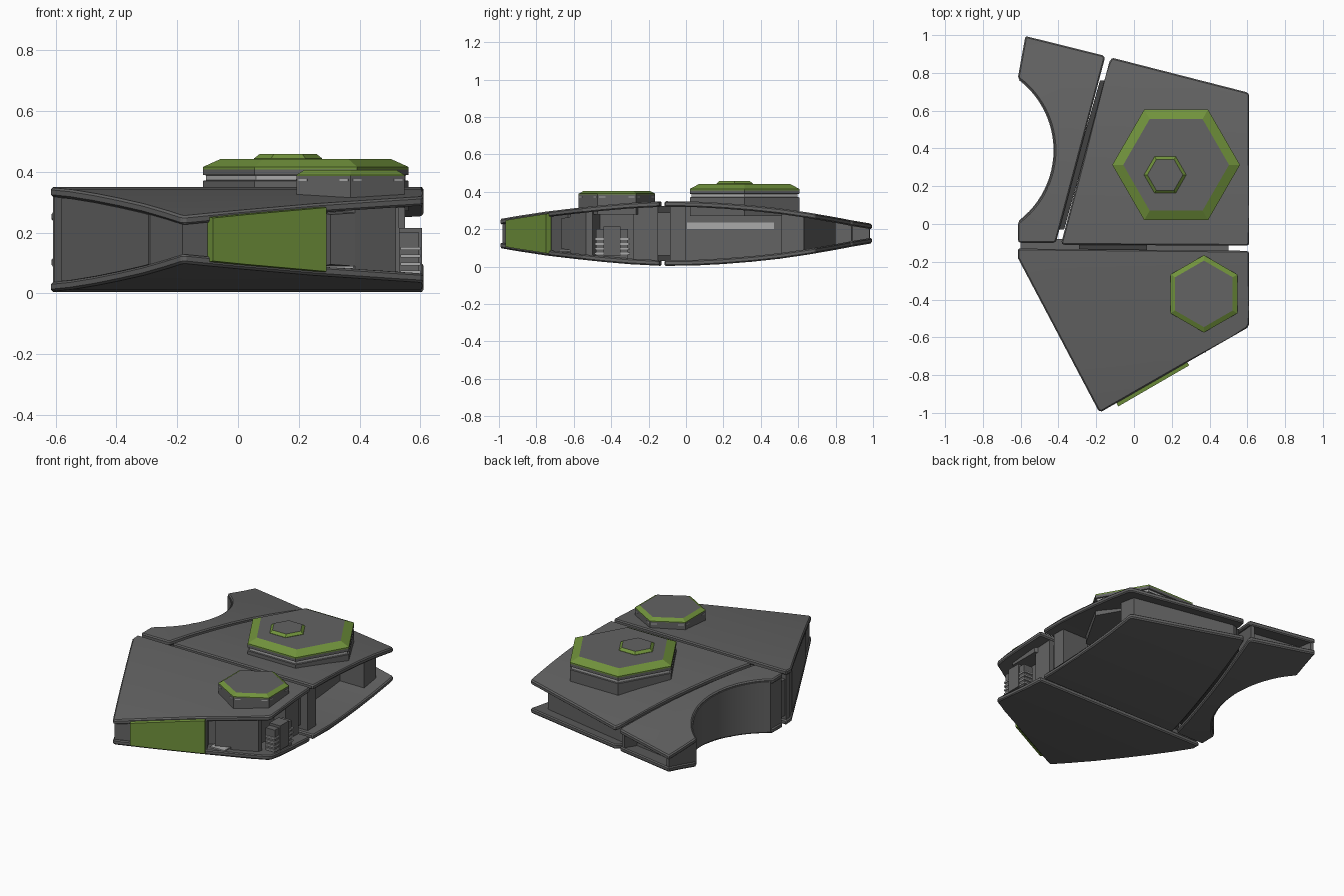
import bpy, bmesh, math
from mathutils import Vector

if "Cube" in bpy.data.objects:
    bpy.data.objects.remove(bpy.data.objects["Cube"])

MID = 0.177
# half thickness of the hull along y (piecewise linear)
PROFILE = [(-1.01, .075), (-.9, .094), (-.75, .117), (-.6, .135), (-.45, .151), (-.3, .164),
           (-.13, .173), (.05, .171), (.2, .163), (.35, .151), (.5, .135), (.65, .113),
           (.8, .087), (.9, .068), (1.01, .05)]


def h(y):
    for (a, u), (b, v) in zip(PROFILE, PROFILE[1:]):
        if y <= b:
            return u + (v - u) * (y - a) / (b - a)
    return PROFILE[-1][1]


def mat(name, *rgb):
    m = bpy.data.materials.new(name)
    m.diffuse_color = (*rgb, 1)
    m.use_nodes = True
    m.node_tree.nodes["Principled BSDF"].inputs["Base Color"].default_value = m.diffuse_color
    return m


GREY = mat("dark grey", .125, .125, .125)
GREEN = mat("olive green", .165, .29, .045)
LIGHT = mat("light grey", .40, .40, .40)
SEAM = mat("seam grey", .05, .05, .05)


def finish(name, bm, mats):
    bmesh.ops.recalc_face_normals(bm, faces=bm.faces)
    for f in bm.faces:
        f.smooth = True
    me = bpy.data.meshes.new(name)
    bm.to_mesh(me)
    bm.free()
    me.set_sharp_from_angle(angle=math.radians(25))
    for m in mats:
        me.materials.append(m)
    ob = bpy.data.objects.new(name, me)
    bpy.context.collection.objects.link(ob)
    return ob


def slab(name, outline, lo, hi, m=GREY, bevel=0):
    """Extruded outline whose lower and upper surfaces follow lo(y) and hi(y)."""
    bm = bmesh.new()
    bm.faces.new([bm.verts.new((x, y, 0)) for x, y in outline])
    bmesh.ops.triangulate(bm, faces=bm.faces[:])
    for y, _ in PROFILE:
        bmesh.ops.bisect_plane(bm, geom=bm.verts[:] + bm.edges[:] + bm.faces[:],
                               plane_co=(0, y, 0), plane_no=(0, 1, 0))
    base = bm.verts[:]
    top = bmesh.ops.extrude_face_region(bm, geom=bm.faces[:], use_keep_orig=True)["geom"]
    top = [v for v in top if isinstance(v, bmesh.types.BMVert)]
    for v in base:
        v.co.z = lo(v.co.y)
    for v in top:
        v.co.z = hi(v.co.y)
    bmesh.ops.recalc_face_normals(bm, faces=bm.faces)
    if bevel:
        sharp = [e for e in bm.edges if len(e.link_faces) == 2 and e.calc_face_angle() > .6]
        bmesh.ops.bevel(bm, geom=sharp, offset=bevel, segments=1, affect='EDGES')
    return finish(name, bm, [m])


def core(name, outline, d, m=GREY):
    return slab(name, outline, lambda y: MID - h(y) + d, lambda y: MID + h(y) - d, m)


def plates(name, outline, t=.03):
    slab(name + "_top_plate", outline, lambda y: MID + h(y) - t, lambda y: MID + h(y), bevel=.007)
    slab(name + "_bottom_plate", outline, lambda y: MID - h(y), lambda y: MID - h(y) + t, bevel=.007)


def strip(p, q, out, depth):
    """Thin outline along p-q, pushed outward by out and reaching inward by depth."""
    p, q = Vector(p), Vector(q)
    d = (q - p).normalized()
    n = Vector((d.y, -d.x))
    return [tuple(v) for v in (p + n * out, q + n * out, q - n * depth, p - n * depth)]


def box(name, x0, x1, y0, y1, z0, z1, m=GREY):
    slab(name, [(x0, y0), (x1, y0), (x1, y1), (x0, y1)], lambda y: z0, lambda y: z1, m)


def hexagon(name, cx, cy, turn, rings):
    """Stacked hexagon rings (radius, z, material index of the band above)."""
    bm = bmesh.new()
    loops = []
    for r, z, _ in rings:
        loops.append([bm.verts.new((cx + r * math.cos(turn + i * math.pi / 3),
                                    cy + r * math.sin(turn + i * math.pi / 3), z)) for i in range(6)])
    for (a, b), (_, _, k) in zip(zip(loops, loops[1:]), rings):
        for i in range(6):
            j = (i + 1) % 6
            bm.faces.new((a[i], a[j], b[j], b[i])).material_index = k
    bm.faces.new(loops[-1]).material_index = 0
    bm.faces.new(loops[0]).material_index = 0
    return finish(name, bm, [GREY, GREEN, LIGHT])


# front section: plates, core flush on the left face, stepped in on the right
plates("front", [(-.615, -.13), (-.615, -.18), (-.19, -.985), (-.175, -.995), (.60, -.55),
                 (.61, -.53), (.61, -.15), (.60, -.142)])
core("front_core", [(-.605, -.14), (-.605, -.18), (-.182, -.982), (.285, -.718), (.235, -.632),
                    (.33, -.575), (.385, -.62), (.52, -.535), (.52, -.5), (.45, -.46), (.45, -.28),
                    (.53, -.28), (.53, -.15)], .02)
core("front_left_panel", strip((-.575, -.235), (-.29, -.78), .006, .01), .03)
core("green_side_panel", strip((-.095, -.945), (.28, -.728), .024, .01), .012, GREEN)
core("recess_panel", strip((.29, -.64), (.37, -.594), .03, .03), .045)
box("recess_bar", .28, .38, -.68, -.56, .082, .09, LIGHT)

# vent stack on the right side
box("vent_stack", .53, .595, -.48, -.31, .03, .2)
box("vent_spine", .53, .605, -.44, -.35, .06, .215)
for i in range(4):
    z = .065 + i * .026
    box("vent_slat", .535, .60, -.49, -.30, z, z + .01, LIGHT)

# rear right section with a deep bay open to the right
plates("rear_right", [(-.385, -.10), (-.375, -.11), (.605, -.115), (.61, -.1), (.61, .685),
                      (.60, .697), (-.115, .88), (-.13, .86)])
core("rear_right_core", [(-.365, -.085), (.55, -.085), (.55, .0), (.36, .0), (.36, .51), (.53, .51),
                         (.53, .63), (-.1, .8), (-.135, .79)], .02)
box("bay_light_strip", .355, .366, .005, .47, .2, .235, LIGHT)

# rear left section with a round bite on its left and a pocket at the end
cx, cy, r = -.895, .39, .475


def arc(rad, x_end):
    a = math.acos((x_end - cx) / rad)
    return [(cx + rad * math.cos(a - 2 * a * i / 24), cy + rad * math.sin(a - 2 * a * i / 24))
            for i in range(25)]


plates("rear_left", [(-.575, .995), (-.16, .892), (-.155, .875), (-.41, -.085), (-.42, -.10),
                     (-.605, -.10), (-.615, -.09)] + arc(r, -.615)[::-1])
core("rear_left_core", [(-.57, .985), (-.55, .98), (-.555, .87), (-.21, .79), (-.19, .89),
                        (-.168, .885), (-.42, -.09), (-.608, -.09)] + arc(r - .006, -.608)[::-1], .012)

# fillers in the seams between the sections
core("long_seam", [(-.405, -.03), (-.37, -.03), (-.15, .76), (-.18, .76)], .022, SEAM)
box("cross_seam", -.29, .07, -.15, -.08, .03, .325, SEAM)
box("cross_block", -.6, .5, -.15, -.08, .06, .29)

# large hexagonal hatch with a small hexagonal cap
hexagon("large_hatch", .223, .313, 0, [(.338, .27, 0), (.338, .370, 0), (.328, .372, 2), (.328, .388, 0),
        (.338, .39, 0), (.338, .408, 1), (.338, .416, 1), (.28, .442, 0)])
hexagon("hatch_cap", .165, .26, 0, [(.112, .438, 1), (.112, .444, 1), (.094, .458, 0)])

# small hexagonal hatch with light slits at its corners
hexagon("small_hatch", .37, -.37, math.pi / 6, [(.205, .28, 0), (.205, .386, 1), (.205, .39, 1),
        (.176, .405, 0)])
for i in range(6):
    a = math.pi / 6 + i * math.pi / 3
    for s in (.12, .88):
        p = Vector((.37, -.37)) + Vector((math.cos(a), math.sin(a))) * .205
        q = Vector((.37, -.37)) + Vector((math.cos(a + math.pi / 3), math.sin(a + math.pi / 3))) * .205
        u, v = p.lerp(q, s - .08), p.lerp(q, s + .08)
        slab("hatch_slit", strip(u, v, .002, .003), lambda y: .37, lambda y: .376, LIGHT)
